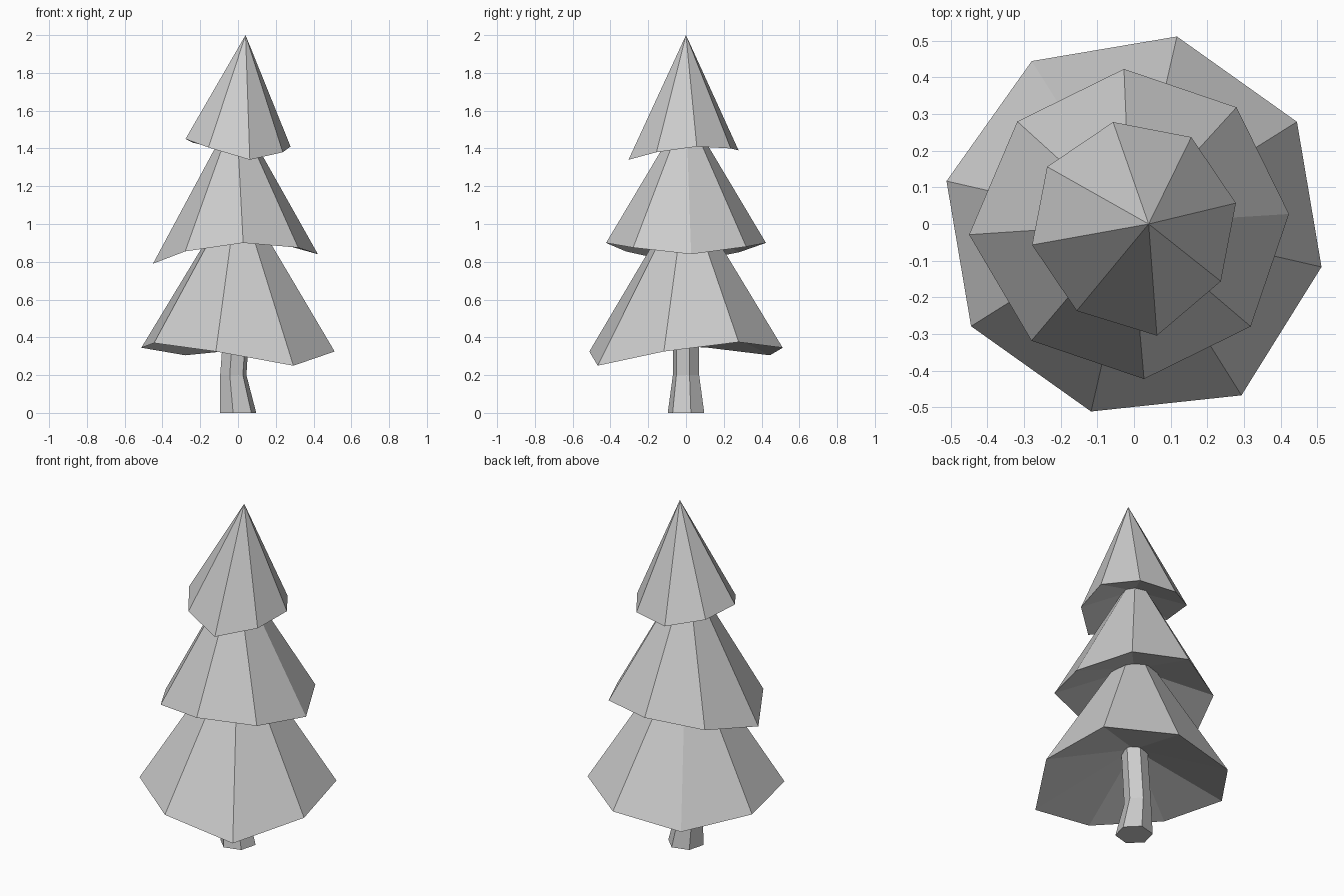
import bpy
from math import cos, sin, radians

if "Cube" in bpy.data.objects:
    bpy.data.objects.remove(bpy.data.objects["Cube"])


def ring(n, radius, start, cx=0.0):
    step = 360 / n
    return [(cx + radius * cos(radians(start + i * step)),
             radius * sin(radians(start + i * step))) for i in range(n)]


def make_object(name, verts, faces):
    mesh = bpy.data.meshes.new(name)
    mesh.from_pydata(verts, [], faces)
    mesh.update()
    obj = bpy.data.objects.new(name, mesh)
    bpy.context.collection.objects.link(obj)
    return obj


# Trunk: slightly bent six-sided column, hidden top inside the lowest tier
def make_trunk():
    n = 6
    levels = [(0.0, 0.1, 0.0), (0.2, 0.072, -0.025), (0.56, 0.07, 0.0)]
    verts = [(x, y, z) for z, r, cx in levels for x, y in ring(n, r, 15, cx)]
    faces = [tuple(range(n))[::-1], tuple(range(2 * n, 3 * n))]
    for k in range(len(levels) - 1):
        for i in range(n):
            j = (i + 1) % n
            faces.append((k * n + i, k * n + j, (k + 1) * n + j, (k + 1) * n + i))
    make_object("trunk", verts, faces)


# Foliage tier: eight-sided cone with an uneven rim, one corner drooping
# outward, and a shallow hollow underside
def make_tier(name, radius, start, rim_z, droop, apex, hollow):
    n = 8
    verts = []
    for i, (x, y) in enumerate(ring(n, radius, start)):
        s = (radius + 0.027) / radius if i == droop else 1.0
        verts.append((x * s, y * s, rim_z[i]))
    verts += [apex, hollow]
    faces = []
    for i in range(n):
        j = (i + 1) % n
        faces += [(i, j, n), (j, i, n + 1)]
    make_object(name, verts, faces)


make_trunk()
make_tier("lower_foliage", 0.525, 32.1,
          [0.375, 0.345, 0.305, 0.345, 0.37, 0.325, 0.25, 0.325],
          6, (0, 0, 1.19), (0, 0, 0.525))
make_tier("middle_foliage", 0.424, 3.7,
          [0.84, 0.88, 0.9, 0.85, 0.79, 0.855, 0.9, 0.875],
          4, (-0.01, 0, 1.61), (0, 0, 1.02))
make_tier("upper_foliage", 0.284, 11.6,
          [1.41, 1.40, 1.39, 1.43, 1.45, 1.405, 1.34, 1.38],
          6, (0.04, 0, 2.0), (0, 0, 1.5))
